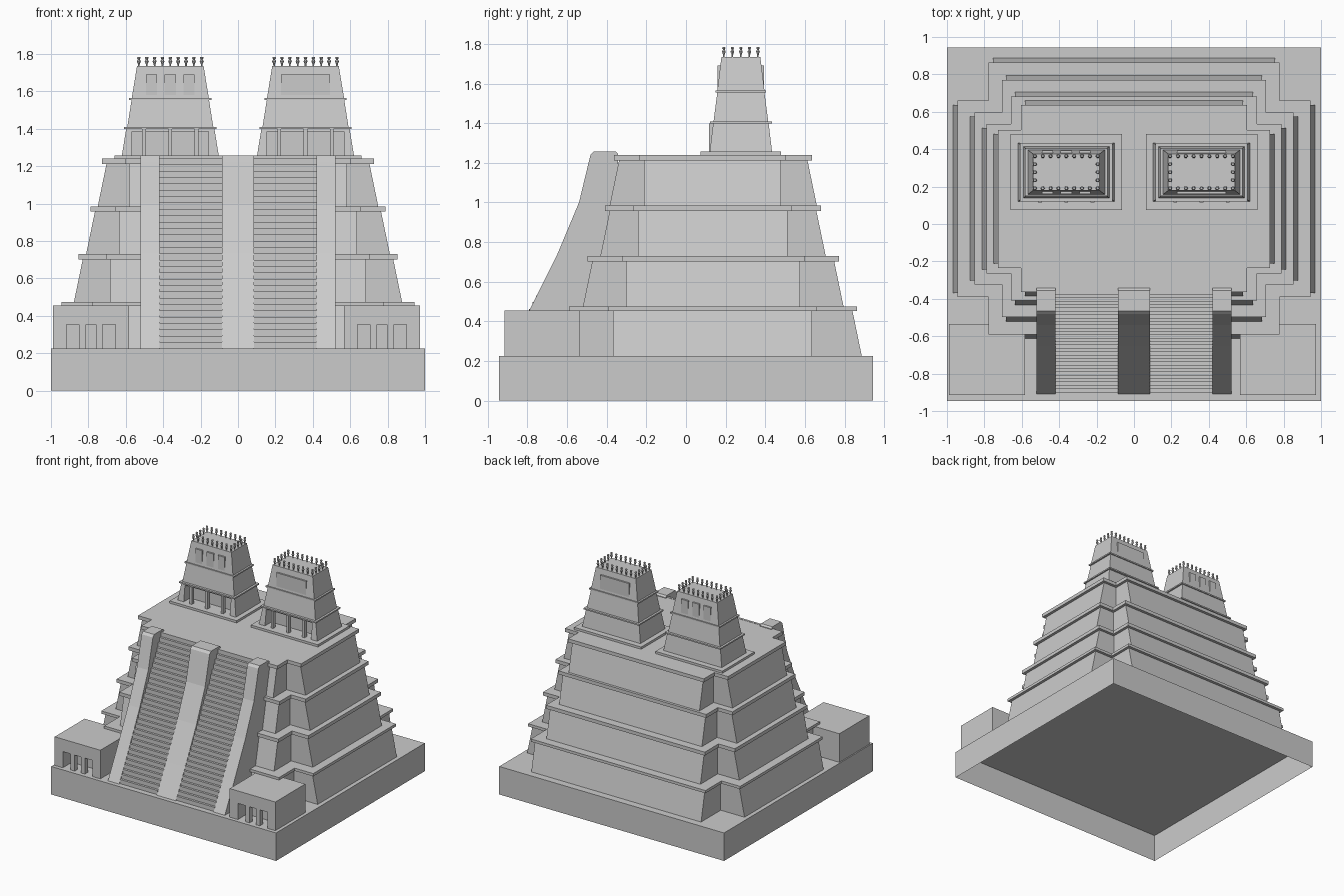
import bpy, bmesh, math
from mathutils import Vector

if "Cube" in bpy.data.objects:
    bpy.data.objects.remove(bpy.data.objects["Cube"])


def mesh_object(name, bm):
    bmesh.ops.recalc_face_normals(bm, faces=bm.faces)
    me = bpy.data.meshes.new(name)
    bm.to_mesh(me)
    bm.free()
    ob = bpy.data.objects.new(name, me)
    bpy.context.collection.objects.link(ob)
    return ob


def loft(name, low, high, z0, z1):
    """Solid between two matching outlines at two heights."""
    bm = bmesh.new()
    a = [bm.verts.new((x, y, z0)) for x, y in low]
    b = [bm.verts.new((x, y, z1)) for x, y in high]
    bm.faces.new(a)
    bm.faces.new(b)
    for i in range(len(a)):
        j = (i + 1) % len(a)
        bm.faces.new((a[i], a[j], b[j], b[i]))
    return mesh_object(name, bm)


def rect(cx, cy, hx, hy):
    return [(cx - hx, cy - hy), (cx + hx, cy - hy), (cx + hx, cy + hy), (cx - hx, cy + hy)]


def box(name, x0, x1, y0, y1, z0, z1):
    r = rect((x0 + x1) / 2, (y0 + y1) / 2, (x1 - x0) / 2, (y1 - y0) / 2)
    return loft(name, r, r, z0, z1)


def cross(ax, cx, f, b, sf, sb):
    """Plus-shaped outline: side arms reach ax, front/back arm is cx wide."""
    right = [(cx, f), (cx, sf), (ax, sf), (ax, sb), (cx, sb), (cx, b)]
    return right + [(-x, y) for x, y in reversed(right)]


def extrude_x(name, profile, x0, x1):
    """Side profile (y, z) extruded along x."""
    bm = bmesh.new()
    face = bm.faces.new([bm.verts.new((x0, y, z)) for y, z in profile])
    ext = bmesh.ops.extrude_face_region(bm, geom=[face], use_keep_orig=True)
    vs = [v for v in ext["geom"] if isinstance(v, bmesh.types.BMVert)]
    bmesh.ops.translate(bm, verts=vs, vec=Vector((x1 - x0, 0, 0)))
    return mesh_object(name, bm)


def cut(ob, cutter):
    mod = ob.modifiers.new("opening", "BOOLEAN")
    mod.operation = "DIFFERENCE"
    mod.solver = "EXACT"
    mod.object = cutter
    bpy.context.view_layer.objects.active = ob
    bpy.ops.object.modifier_apply(modifier=mod.name)
    bpy.data.objects.remove(cutter)


# Base plinth, open underneath
base = box("base_plinth", -1, 1, -0.945, 0.945, 0, 0.225)
bm = bmesh.new()
bm.from_mesh(base.data)
bm.faces.ensure_lookup_table()
bottom = [f for f in bm.faces if all(v.co.z < 0.01 for v in f.verts)]
bmesh.ops.delete(bm, geom=bottom, context="FACES_ONLY")
bm.to_mesh(base.data)
bm.free()

# Four sloped tiers, each with a cornice slab
tiers = [  # side reach, arm half width, front, back, side arm front, side arm back, z0, z1, z2
    (0.967, 0.755, -0.612, 0.887, -0.368, 0.637, 0.225, 0.453, 0.475),
    (0.877, 0.685, -0.520, 0.795, -0.302, 0.575, 0.475, 0.702, 0.730),
    (0.812, 0.635, -0.432, 0.705, -0.243, 0.512, 0.730, 0.957, 0.985),
    (0.750, 0.582, -0.385, 0.660, -0.212, 0.480, 0.985, 1.212, 1.240)]
for n, (a, c, f, b, sf, sb, z0, z1, z2) in enumerate(tiers, 1):
    s = 0.047
    loft(f"tier_{n}", cross(a, c, f, b, sf, sb),
         cross(a - s, c, f + s, b - s, sf, sb), z0, z1)
    slab = cross(a - 0.024, c + 0.022, f + 0.022, b - 0.024, sf - 0.022, sb + 0.022)
    loft(f"cornice_{n}", slab, slab, z1, z2)

# Curved stair ramps
ramp = [(-0.91, 0.225), (-0.793, 0.45), (-0.65, 0.737), (-0.54, 1.0), (-0.487, 1.22),
        (-0.482, 1.24), (-0.465, 1.258), (-0.355, 1.258), (-0.343, 1.245), (-0.343, 0.225)]
for name, x0, x1 in (("left", -0.52, -0.42), ("middle", -0.085, 0.085), ("right", 0.42, 0.52)):
    extrude_x(f"{name}_ramp", ramp, x0, x1)

# Twin stairways
steps = 30
stair = [(-0.36, 0.225)]
for i in range(steps):
    y = -0.90 + 0.54 * i / steps
    stair += [(y, 0.225 + 1.017 * i / steps), (y, 0.225 + 1.017 * (i + 1) / steps)]
stair[1:2] = [(-0.90, 0.225)]
stair.append((-0.36, 1.242))
extrude_x("left_stairs", stair, -0.42, -0.085)
extrude_x("right_stairs", stair, 0.085, 0.42)

# Small corner buildings with pillared doorways
for side, cx in (("left", -0.787), ("right", 0.77)):
    house = box(f"{side}_corner_building", cx - 0.203, cx + 0.203, -0.915, -0.535, 0.225, 0.455)
    cut(house, box("cutter", cx - 0.131, cx + 0.131, -1.0, -0.80, 0.2, 0.355))
    for k in (-1, 1):
        px = cx + k * 0.045
        box(f"{side}_building_pillar", px - 0.018, px + 0.018, -0.912, -0.875, 0.225, 0.355)


def finial_mesh():
    """Small turned roof ornament."""
    profile = [(0.004, 0), (0.005, 0.012), (0.011, 0.026), (0.005, 0.036), (0.010, 0.044), (0.007, 0.05)]
    bm = bmesh.new()
    n = 6
    rings = [[bm.verts.new((r * math.cos(2 * math.pi * i / n), r * math.sin(2 * math.pi * i / n), z))
              for i in range(n)] for r, z in profile]
    for lo, hi in zip(rings, rings[1:]):
        for i in range(n):
            j = (i + 1) % n
            bm.faces.new((lo[i], lo[j], hi[j], hi[i]))
    bm.faces.new(rings[0])
    bm.faces.new(rings[-1])
    ob = mesh_object("roof_finial", bm)
    me = ob.data
    bpy.data.objects.remove(ob)
    return me


finial = finial_mesh()
cy = 0.277
# Twin temples on the summit
for side, cx in (("left", -0.362), ("right", 0.361)):
    def level(part, hx0, hy0, hx1, hy1, z0, z1):
        return loft(f"{side}_temple_{part}", rect(cx, cy, hx0, hy0), rect(cx, cy, hx1, hy1), z0, z1)

    level("slab", 0.298, 0.203, 0.298, 0.203, 1.24, 1.258)
    room = level("room", 0.259, 0.157, 0.236, 0.140, 1.258, 1.398)
    cut(room, box("cutter", cx - 0.205, cx + 0.205, 0, 0.20, 1.2, 1.385))
    level("lower_cornice", 0.247, 0.157, 0.247, 0.157, 1.398, 1.409)
    level("middle", 0.230, 0.138, 0.207, 0.119, 1.409, 1.554)
    level("upper_cornice", 0.220, 0.127, 0.220, 0.127, 1.554, 1.565)
    level("top", 0.206, 0.119, 0.178, 0.098, 1.565, 1.735)

    # Door pillars
    for k in (-1, 0, 1):
        px = cx + k * 0.14
        box(f"{side}_temple_pillar", px - 0.01, px + 0.01, 0.115, 0.145, 1.258, 1.398)

    # Relief panels front and back: three narrow ones or one wide one
    panels = [(-0.1, 0.03), (0, 0.03), (0.1, 0.03)] if side == "left" else [(0, 0.13)]
    for dx, hw in panels:
        for s in (-1, 1):
            y0, y1 = sorted((cy + s * 0.09, cy + s * 0.117))
            box(f"{side}_temple_panel", cx + dx - hw, cx + dx + hw, y0, y1, 1.575, 1.69)

    # Row of ornaments around the roof edge
    for i in range(9):
        for j in range(5):
            if i in (0, 8) or j in (0, 4):
                ob = bpy.data.objects.new(f"{side}_roof_finial", finial)
                ob.location = (cx - 0.168 + 0.042 * i, cy - 0.086 + 0.043 * j, 1.735)
                bpy.context.collection.objects.link(ob)
